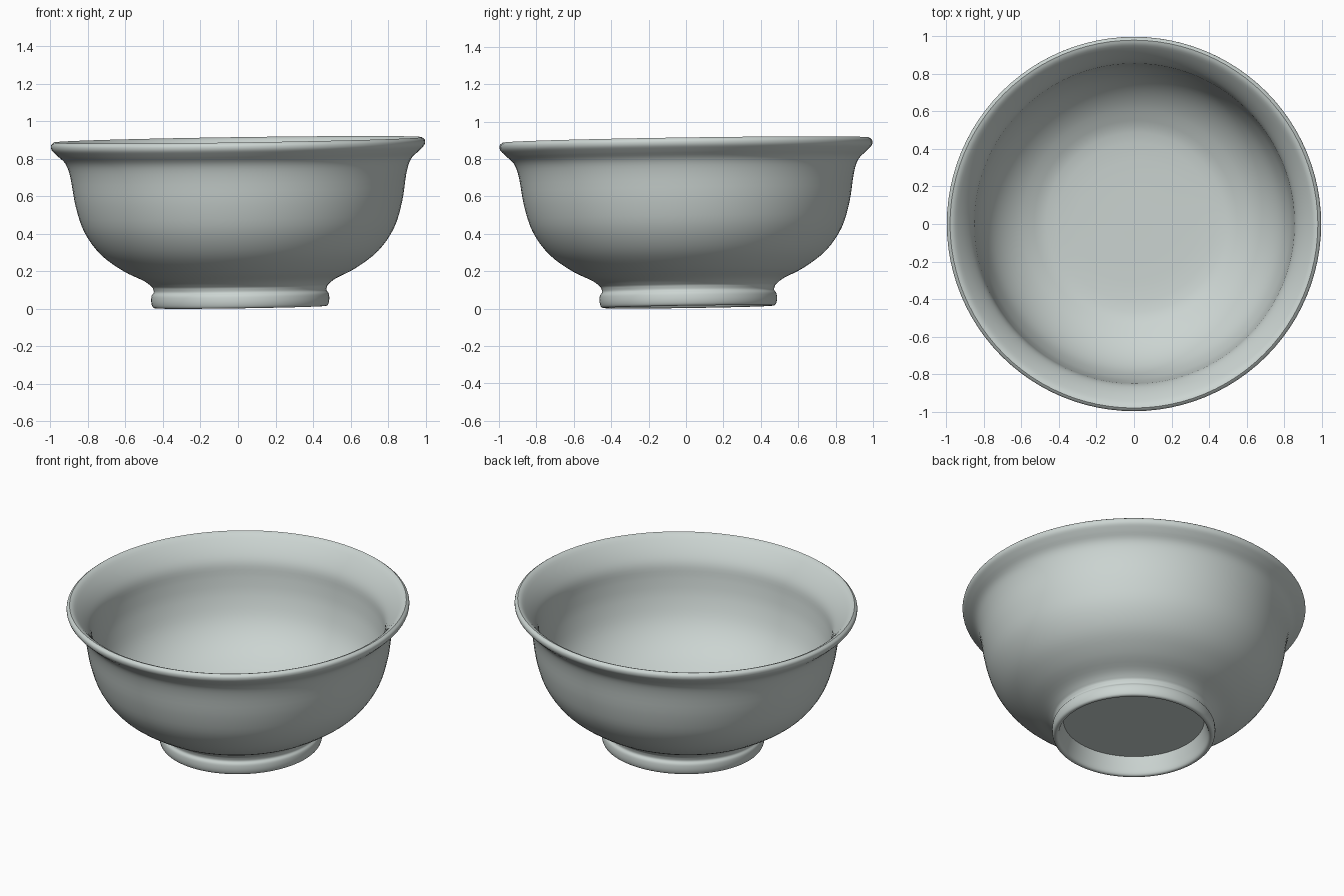
import bpy
import bmesh
import math
from mathutils import Matrix, Vector

SEGMENTS = 96
STEPS = 4
TILT = 0.0145

cube = bpy.data.objects.get("Cube")
if cube:
    bpy.data.objects.remove(cube, do_unlink=True)

# Pale grey-green glaze
glaze = bpy.data.materials.new("pale_celadon_glaze")
glaze.use_nodes = True
colour = (0.6, 0.66, 0.64, 1.0)
glaze.diffuse_color = colour
glaze.node_tree.nodes["Principled BSDF"].inputs["Base Color"].default_value = colour

# Cross-section (radius, height): recess, foot ring, outer wall, lip, inner wall, floor
recess = [(0, 0.11), (0.41, 0.11)]
foot = [(0.41, 0.11), (0.425, 0.05), (0.44, 0.005), (0.464, 0.003),
        (0.474, 0.03), (0.472, 0.065), (0.46, 0.085), (0.466, 0.11)]
outer = [(0.466, 0.11), (0.51, 0.145), (0.62, 0.2), (0.74, 0.29),
         (0.825, 0.41), (0.87, 0.55), (0.895, 0.7), (0.92, 0.775),
         (0.965, 0.82), (0.993, 0.85), (0.996, 0.876), (0.98, 0.891)]
inner = [(0.98, 0.891), (0.95, 0.875), (0.895, 0.81), (0.858, 0.74),
         (0.846, 0.65), (0.825, 0.54), (0.775, 0.41), (0.69, 0.305),
         (0.57, 0.225), (0.42, 0.18), (0, 0.175)]


def smooth_path(points):
    """Catmull-Rom curve through the points."""
    pts = [Vector(p) for p in points]
    pts = [pts[0]] + pts + [pts[-1]]
    path = []
    for a, b, c, d in zip(pts, pts[1:], pts[2:], pts[3:]):
        for i in range(STEPS):
            t = i / STEPS
            path.append(b + 0.5 * t * (c - a + t * (2 * a - 5 * b + 4 * c - d
                                       + t * (3 * (b - c) + d - a))))
    return path + [pts[-1]]


profile = recess[:1]
for section in (foot, outer, inner):
    profile += [(p.x, p.y) for p in smooth_path(section)]

# Turn the cross-section around the axis
bm = bmesh.new()
verts = [bm.verts.new((r, 0, z)) for r, z in profile]
edges = [bm.edges.new(pair) for pair in zip(verts, verts[1:])]
bmesh.ops.spin(bm, geom=verts + edges, cent=(0, 0, 0), axis=(0, 0, 1),
               angle=math.tau, steps=SEGMENTS)
bmesh.ops.remove_doubles(bm, verts=bm.verts, dist=0.0005)
bmesh.ops.recalc_face_normals(bm, faces=bm.faces)

# Slight lean of the hand-thrown bowl, then centre it on the ground
lean = Matrix.Rotation(TILT, 4, "X") @ Matrix.Rotation(-TILT, 4, "Y")
bmesh.ops.transform(bm, matrix=lean, verts=bm.verts)
xs, ys, zs = zip(*(v.co for v in bm.verts))
offset = Vector((-(min(xs) + max(xs)) / 2, -(min(ys) + max(ys)) / 2, -min(zs)))
bmesh.ops.translate(bm, vec=offset, verts=bm.verts)

mesh = bpy.data.meshes.new("bowl")
bm.to_mesh(mesh)
bm.free()
mesh.materials.append(glaze)
bowl = bpy.data.objects.new("bowl", mesh)
bpy.context.collection.objects.link(bowl)

bpy.context.view_layer.objects.active = bowl
bowl.select_set(True)
bpy.ops.object.shade_smooth_by_angle(angle=math.radians(50))
